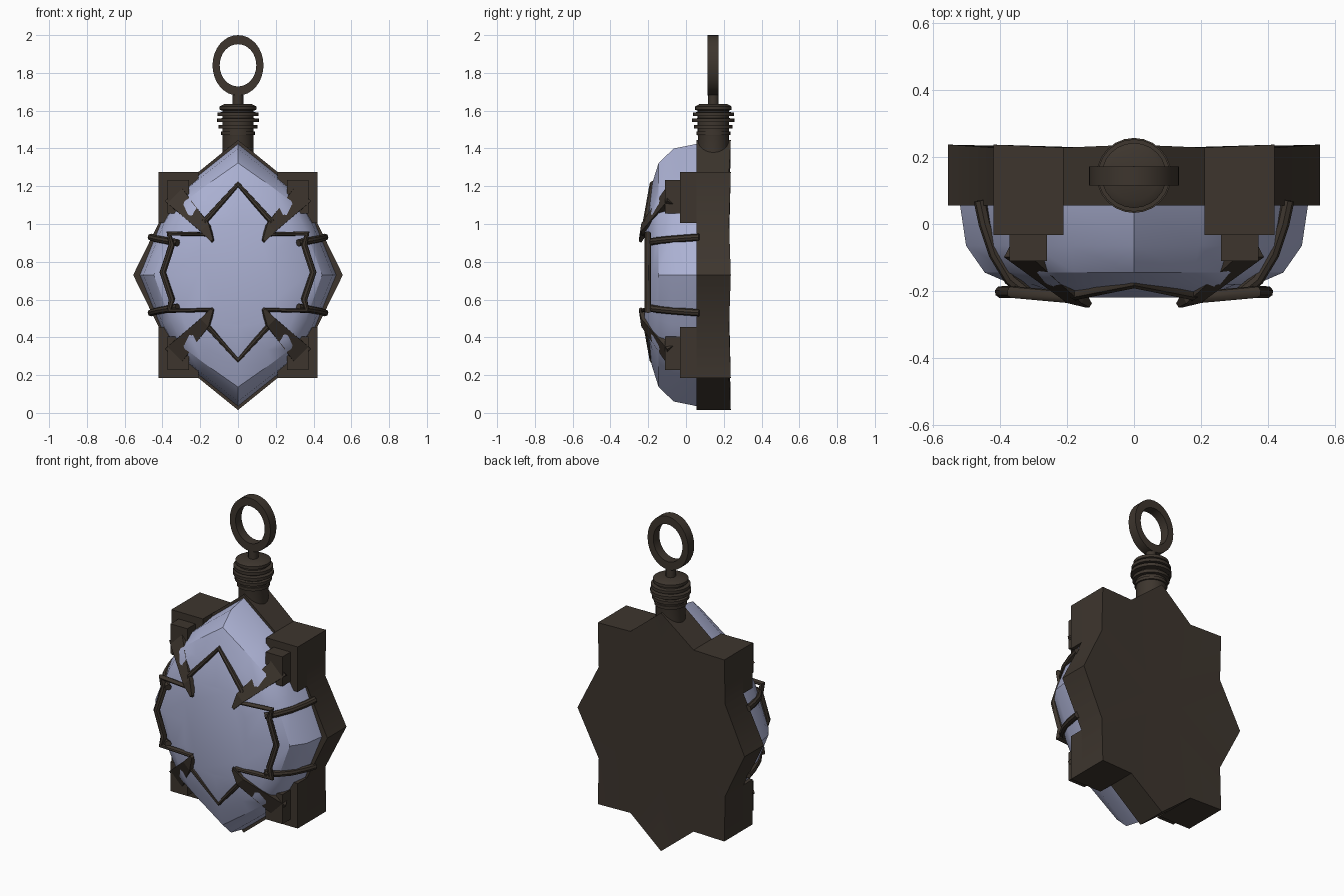
import bpy, bmesh, math
from mathutils import Vector

if "Cube" in bpy.data.objects:
    bpy.data.objects.remove(bpy.data.objects["Cube"])


def material(name, rgb):
    m = bpy.data.materials.new(name)
    m.diffuse_color = (*rgb, 1)
    m.use_nodes = True
    m.node_tree.nodes["Principled BSDF"].inputs["Base Color"].default_value = m.diffuse_color
    return m


BRONZE = material("dark_bronze", (0.047, 0.036, 0.027))
CRYSTAL = material("pale_blue_crystal", (0.41, 0.44, 0.65))
ZC = 0.73          # height of the horizontal mirror line
NECK_Y = 0.145


def finish(name, bm, mat, angle=None):
    bmesh.ops.recalc_face_normals(bm, faces=bm.faces)
    me = bpy.data.meshes.new(name)
    bm.to_mesh(me)
    bm.free()
    me.materials.append(mat)
    ob = bpy.data.objects.new(name, me)
    bpy.context.collection.objects.link(ob)
    if angle:
        smooth(ob, angle)
    return ob


def smooth(ob, angle):
    bpy.ops.object.select_all(action='DESELECT')
    ob.select_set(True)
    bpy.context.view_layer.objects.active = ob
    bpy.ops.object.shade_smooth_by_angle(angle=math.radians(angle))


def loft(name, rings, mat, angle=None, closed=False, tip=None):
    """Skin rings of points; cap the ends, or fan the last one to a tip."""
    bm = bmesh.new()
    rows = [[bm.verts.new(p) for p in r] for r in rings]
    pairs = list(zip(rows, rows[1:])) + ([(rows[-1], rows[0])] if closed else [])
    n = len(rows[0])
    for a, b in pairs:
        for i in range(n):
            j = (i + 1) % n
            bm.faces.new((a[i], a[j], b[j], b[i]))
    if not closed:
        bm.faces.new(rows[0])
        if tip:
            t = bm.verts.new(tip)
            for i in range(n):
                bm.faces.new((rows[-1][i], rows[-1][(i + 1) % n], t))
        else:
            bm.faces.new(rows[-1])
    return finish(name, bm, mat, angle)


def mirror_loop(quarter, zc=ZC):
    """Quarter outline from the top centre to the side tip -> full loop."""
    half = quarter + [(*p[:-1], 2 * zc - p[-1]) for p in quarter[-2::-1]]
    return half + [(-p[0], *p[1:]) for p in half[-2:0:-1]]


def box(name, x0, x1, y0, y1, z0, z1):
    ring = lambda y: [(x0, y, z0), (x1, y, z0), (x1, y, z1), (x0, y, z1)]
    return loft(name, [ring(y0), ring(y1)], BRONZE)


def wire(name, pts, radius, cyclic=False):
    cu = bpy.data.curves.new(name, 'CURVE')
    cu.dimensions = '3D'
    cu.bevel_depth = radius
    cu.bevel_resolution = 2
    cu.use_fill_caps = True
    sp = cu.splines.new('POLY')
    sp.points.add(len(pts) - 1)
    for p, c in zip(sp.points, pts):
        p.co = (*c, 1)
    sp.use_cyclic_u = cyclic
    cu.materials.append(BRONZE)
    ob = bpy.data.objects.new(name, cu)
    bpy.context.collection.objects.link(ob)
    bpy.ops.object.select_all(action='DESELECT')
    ob.select_set(True)
    bpy.context.view_layer.objects.active = ob
    bpy.ops.object.convert(target='MESH')
    smooth(bpy.context.object, 40)


# Star-shaped back plate, its back face dished slightly towards the middle
star = mirror_loop([(0, 1.445), (0.21, 1.275), (0.42, 1.275), (0.42, 1.005), (0.555, ZC)])
star = [(x, max(z, 0.0)) for x, z in star]
inner = [abs(abs(x) - 0.21) < 0.01 or (abs(x) > 0.4 and abs(z - ZC) < 0.3 and abs(x) < 0.5)
         for x, z in star]
loft("star_frame", [[(x, 0.055, z) for x, z in star],
                    [(x, 0.228 if i else 0.237, z) for (x, z), i in zip(star, inner)]],
     BRONZE, 35, tip=(0, 0.224, ZC))

# Domed crystal, blended from a star outline to a flat front facet
base = mirror_loop([(0, 1.425), (0.2, 1.265), (0.31, 1.17), (0.41, 1.0), (0.52, ZC)])
front = mirror_loop([(0, 1.0), (0.11, 0.985), (0.19, 0.96), (0.2, 0.86), (0.21, ZC)])
rings = [[(bx + (fx - bx) * t, y, bz + (fz - bz) * t)
          for (bx, bz), (fx, fz) in zip(base, front)]
         for y, t in ((0.06, 0), (-0.065, 0.06), (-0.145, 0.24), (-0.18, 0.5), (-0.22, 1))]
loft("crystal", rings, CRYSTAL, 32)

# Star-shaped wire over the crystal
wire("star_wire", mirror_loop([(0, -0.175, 1.21), (0.175, -0.21, 1.015),
                               (0.155, -0.222, 0.945), (0.365, -0.203, 0.95),
                               (0.35, -0.203, 0.89), (0.398, -0.203, 0.745)], 0.745),
     0.018, True)

# Corner blocks, claws and side wires, four of each
for sx in (1, -1):
    for sz in (1, -1):
        tag = ("right" if sx > 0 else "left") + ("_top" if sz > 0 else "_bottom")

        def P(x, y, z):
            return Vector((sx * x, y, ZC + sz * (z - ZC)))

        def block(name, x0, x1, y0, y1, z0, z1):
            a, b = P(x0, y0, z0), P(x1, y1, z1)
            box(name + tag, a.x, b.x, a.y, b.y, a.z, b.z)

        block("corner_block_", 0.21, 0.42, -0.033, 0.06, 1.005, 1.275)
        block("corner_step_", 0.26, 0.372, -0.11, -0.03, 1.055, 1.232)
        # Tapered claw with a bent tip
        side = P(0.7, 0, ZC - 0.7) - P(0, 0, ZC)
        nrm = P(0.42, -0.8, ZC + 0.42) - P(0, 0, ZC)
        secs = []
        for c, w, t in ((P(0.335, -0.075, 1.15), 0.058, 0.03),
                        (P(0.17, -0.222, 0.975), 0.03, 0.018),
                        (P(0.135, -0.243, 0.91), 0.008, 0.008)):
            secs.append([c + side * w + nrm * t, c - side * w + nrm * t,
                         c - side * w - nrm * t, c + side * w - nrm * t])
        loft("claw_" + tag, secs, BRONZE)
        wire("side_wire_" + tag, [P(0.46, 0.07, 0.93), P(0.445, 0.0, 0.925),
                                  P(0.415, -0.09, 0.918), P(0.37, -0.165, 0.91),
                                  P(0.32, -0.205, 0.9)], 0.019)


def lathe(name, prof, n=24):
    loft(name, [[(r * math.cos(2 * math.pi * i / n), NECK_Y + r * math.sin(2 * math.pi * i / n), z)
                 for i in range(n)] for r, z in prof], BRONZE, 35)


# Threaded neck and post
prof = [(0.082, 1.36), (0.082, 1.465)]
for z, r in ((1.48, 0.09), (1.515, 0.102), (1.55, 0.112), (1.582, 0.108)):
    prof += [(0.083, z - 0.01), (r, z - 0.009), (r, z + 0.009), (0.083, z + 0.01)]
prof += [(0.083, 1.6), (0.097, 1.605), (0.097, 1.622), (0.075, 1.634)]
lathe("neck", prof)
lathe("ring_post", [(0.028, 1.62), (0.028, 1.705)], 12)

# Flat oval hanging ring
ring_rows = []
for i in range(32):
    a = 2 * math.pi * i / 32
    c, s = math.cos(a), math.sin(a)
    ring_rows.append([(rx * c, y, 1.84 + rz * s) for rx, rz, y in
                      ((0.135, 0.16, 0.115), (0.135, 0.16, 0.172),
                       (0.097, 0.112, 0.172), (0.097, 0.112, 0.115))])
loft("hanging_ring", ring_rows, BRONZE, 35, closed=True)
